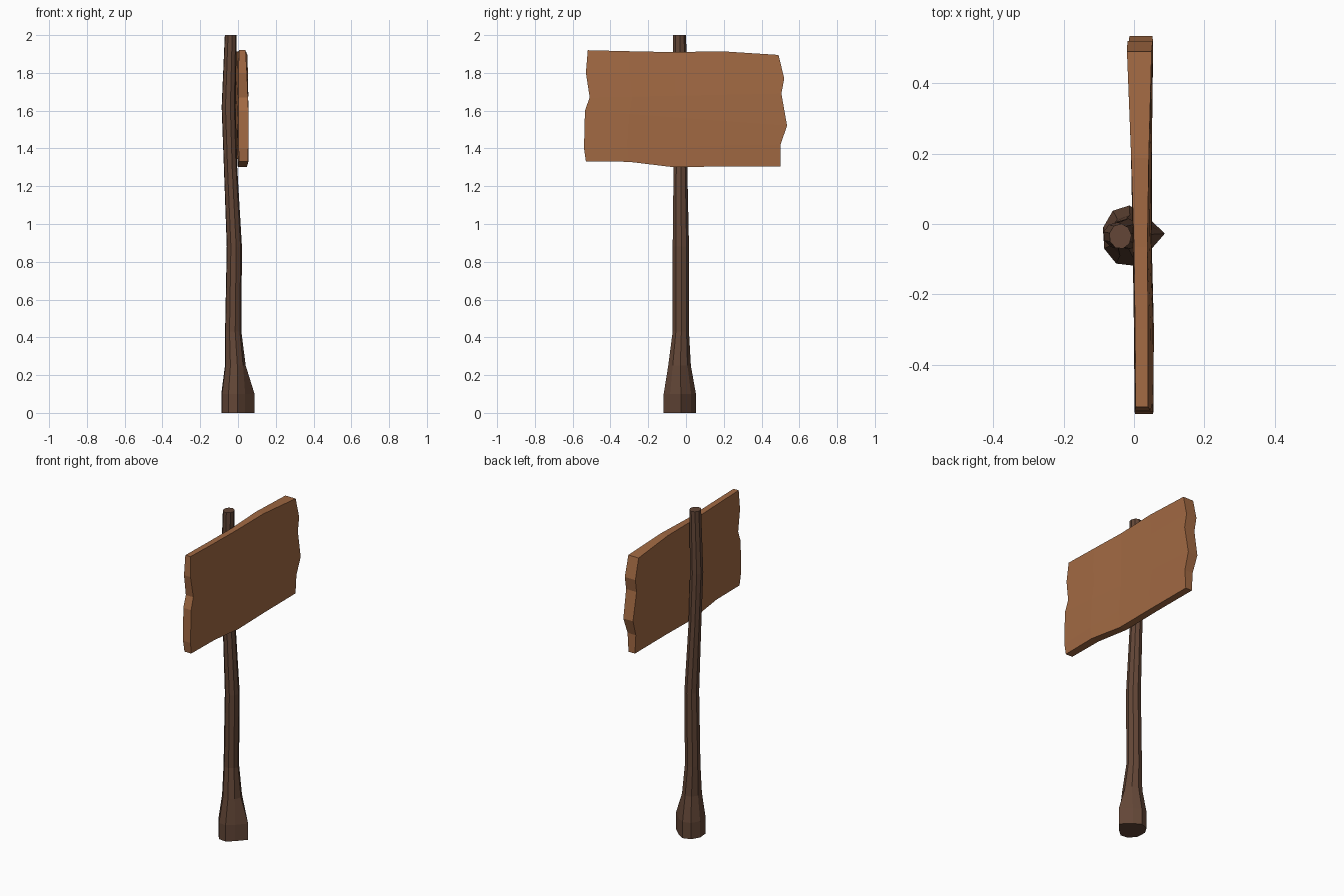
import bpy, bmesh, math

if "Cube" in bpy.data.objects:
    bpy.data.objects.remove(bpy.data.objects["Cube"])


def material(name, rgb):
    m = bpy.data.materials.new(name)
    m.diffuse_color = (*rgb, 1)
    m.use_nodes = True
    m.node_tree.nodes["Principled BSDF"].inputs["Base Color"].default_value = m.diffuse_color
    return m


def finish(name, bm, mat):
    bmesh.ops.recalc_face_normals(bm, faces=bm.faces)
    me = bpy.data.meshes.new(name)
    bm.to_mesh(me)
    bm.free()
    me.materials.append(mat)
    ob = bpy.data.objects.new(name, me)
    bpy.context.collection.objects.link(ob)
    return ob


def lerp(a, b, t):
    return a + (b - a) * t


dark_wood = material("dark wood", (0.125, 0.062, 0.038))
board_wood = material("board wood", (0.36, 0.142, 0.056))

# Post: crooked nine-sided trunk, rings are (z, centre x, centre y, radius x, radius y, root bulge)
SIDES = 9
rings = [
    (0.00, -0.020, -0.034, 0.071, 0.087, 0.037),
    (0.10, -0.020, -0.034, 0.071, 0.087, 0.037),
    (0.25, -0.017, -0.035, 0.054, 0.061, 0.004),
    (0.43, -0.026, -0.028, 0.044, 0.044, 0.0),
    (0.88, -0.020, -0.028, 0.041, 0.044, 0.0),
    (1.30, -0.040, -0.030, 0.036, 0.037, 0.0),
    (1.62, -0.050, -0.032, 0.038, 0.037, 0.0),
    (2.00, -0.039, -0.035, 0.032, 0.036, 0.0),
]
bm = bmesh.new()
loops = []
for z, cx, cy, rx, ry, root in rings:
    loop = []
    for i in range(SIDES):
        a = 2 * math.pi * i / SIDES + 0.08
        x = cx + rx * math.cos(a) + (root if i == 0 else 0)
        loop.append(bm.verts.new((x, cy + ry * math.sin(a), z)))
    loops.append(loop)
for lo, hi in zip(loops, loops[1:]):
    for i in range(SIDES):
        j = (i + 1) % SIDES
        bm.faces.new((lo[i], lo[j], hi[j], hi[i]))
bm.faces.new(loops[0][::-1])
bm.faces.new(loops[-1])
finish("post", bm, dark_wood)

# Sign board: warped plank with ragged ends, each end listed bottom to top as (y, z)
left = [(-0.53, 1.33), (-0.54, 1.40), (-0.535, 1.60), (-0.51, 1.67), (-0.53, 1.80), (-0.52, 1.92)]
right = [(0.50, 1.305), (0.50, 1.42), (0.535, 1.52), (0.505, 1.69), (0.52, 1.77), (0.49, 1.895)]
columns = [0.0, 0.22, 0.45, 0.70, 1.0]
bow_low = [0, 0.005, -0.018, -0.008, 0]
bow_top = [0, 0.0, 0.001, 0.012, 0]
# Board thickness along its length: back and front x at the bottom and top edges
back_x = ([0.006, 0.004, 0.0, 0.0, -0.002], [0.005, 0.003, 0.0, -0.008, -0.02])
front_x = ([0.052, 0.055, 0.046, 0.044, 0.042], [0.040, 0.040, 0.038, 0.042, 0.05])

bm = bmesh.new()
ROWS = len(left)
COLS = len(columns)


def sheet(xs, bulge):
    grid = []
    for r in range(ROWS):
        s = r / (ROWS - 1)
        row = []
        for c, t in enumerate(columns):
            y = lerp(left[r][0], right[r][0], t)
            z = lerp(left[r][1], right[r][1], t)
            z += bow_low[c] * (r == 0) + bow_top[c] * (r == ROWS - 1)
            x = lerp(xs[0][c], xs[1][c], s) + bulge * math.sin(math.pi * s)
            row.append(bm.verts.new((x, y, z)))
        grid.append(row)
    for r in range(ROWS - 1):
        for c in range(COLS - 1):
            bm.faces.new((grid[r][c], grid[r][c + 1], grid[r + 1][c + 1], grid[r + 1][c]))
    return grid


def rim(g):
    return (g[0] + [row[-1] for row in g[1:-1]] + g[-1][::-1]
            + [row[0] for row in g[-2:0:-1]])


back, front = rim(sheet(back_x, -0.004)), rim(sheet(front_x, 0.008))
for i in range(len(back)):
    j = (i + 1) % len(back)
    bm.faces.new((back[i], back[j], front[j], front[i]))
finish("sign_board", bm, board_wood)
